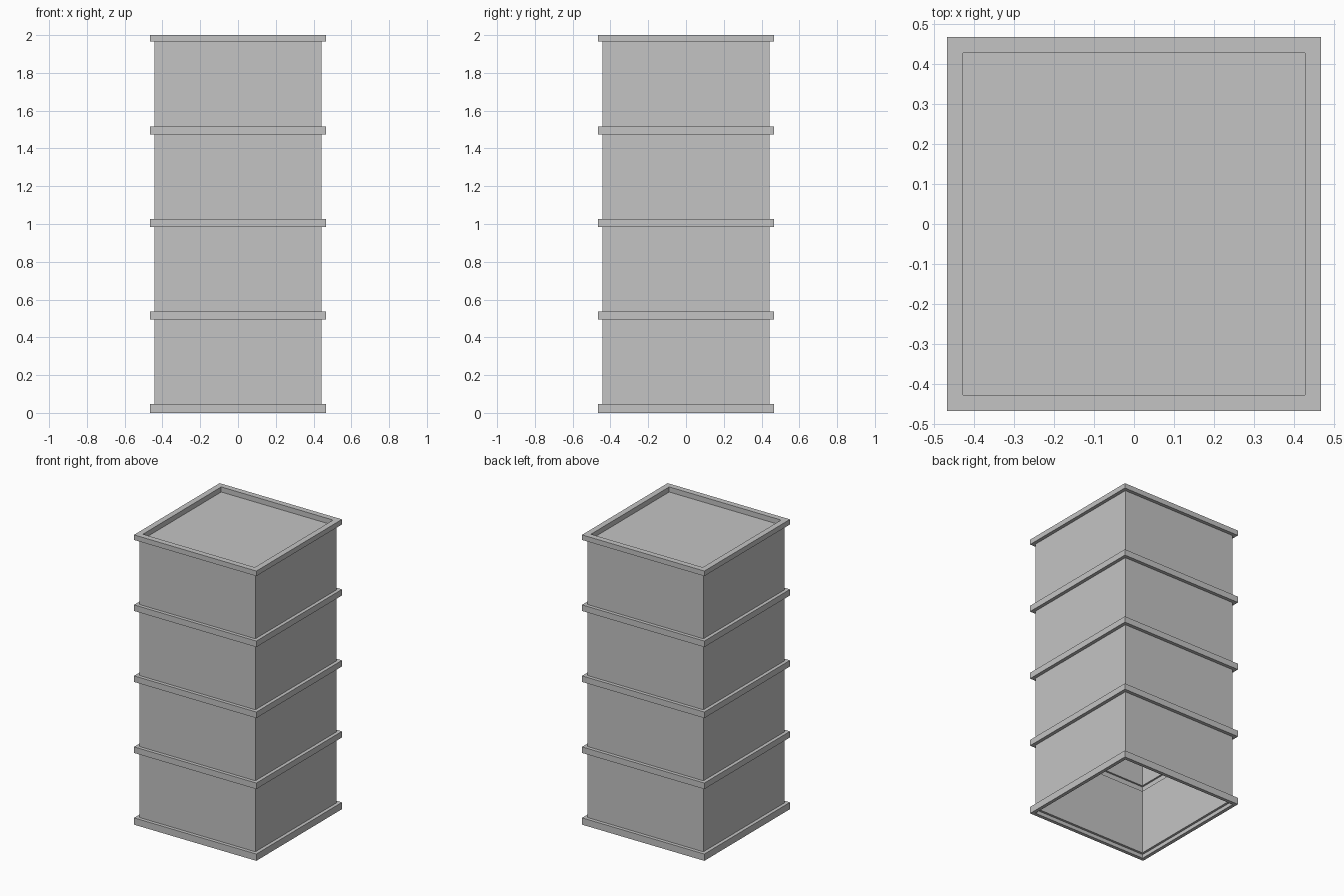
import bpy
import bmesh

cube = bpy.data.objects.get("Cube")
if cube:
    bpy.data.objects.remove(cube, do_unlink=True)

# Single flat grey
grey = bpy.data.materials.new("light_grey")
grey.use_nodes = True
colour = (0.55, 0.55, 0.55, 1)
grey.diffuse_color = colour
grey.node_tree.nodes["Principled BSDF"].inputs["Base Color"].default_value = colour

STOREYS = 4
PITCH = 0.49        # height of one storey
BASE = 0.005        # underside of the first band
BAND_H = 0.042
BAND_OUT, WALL_OUT, WALL_IN = 0.467, 0.443, 0.427
SOCKET = 0.439      # widened inside at each joint
TOP = 2.0
ROOF_Z = BASE + STOREYS * PITCH


def finish(name, bm):
    bmesh.ops.recalc_face_normals(bm, faces=bm.faces)
    mesh = bpy.data.meshes.new(name)
    bm.to_mesh(mesh)
    bm.free()
    mesh.materials.append(grey)
    obj = bpy.data.objects.new(name, mesh)
    bpy.context.collection.objects.link(obj)
    return obj


def square_frame(name, profile):
    """Sweep a closed (half width, height) profile around a square."""
    bm = bmesh.new()
    loops = [[bm.verts.new((sx * r, sy * r, z))
              for sx, sy in ((1, 1), (-1, 1), (-1, -1), (1, -1))]
             for r, z in profile]
    for a, b in zip(loops, loops[1:] + loops[:1]):
        for i in range(4):
            j = (i + 1) % 4
            bm.faces.new((a[i], a[j], b[j], b[i]))
    return finish(name, bm)


def tube(name, outer, inner, z0, z1):
    return square_frame(name, [(outer, z0), (outer, z1), (inner, z1), (inner, z0)])


# Hollow storey walls, each with a shallow socket at the top
for n in range(STOREYS):
    low = BASE + n * PITCH + BAND_H / 2
    high = low + PITCH
    name = f"storey_wall_{n + 1}"
    if n == STOREYS - 1:
        tube(name, WALL_OUT, WALL_IN, low, ROOF_Z)
    else:
        lip = high - 0.04
        square_frame(name, [(WALL_OUT, low), (WALL_OUT, high), (SOCKET, high),
                            (SOCKET, lip), (WALL_IN, lip), (WALL_IN, low)])

# Projecting bands at the foot of each storey
for n in range(STOREYS):
    z = BASE + n * PITCH
    tube(f"band_{n + 1}", BAND_OUT, WALL_OUT, z if n else 0, z + BAND_H)

# Parapet rim around the recessed roof
tube("parapet", BAND_OUT, WALL_IN, ROOF_Z, TOP)

# Roof slab
bm = bmesh.new()
bmesh.ops.create_cube(bm, size=1)
bmesh.ops.scale(bm, vec=(2 * WALL_IN, 2 * WALL_IN, 0.012), verts=bm.verts)
bmesh.ops.translate(bm, vec=(0, 0, ROOF_Z - 0.006), verts=bm.verts)
finish("roof", bm)
